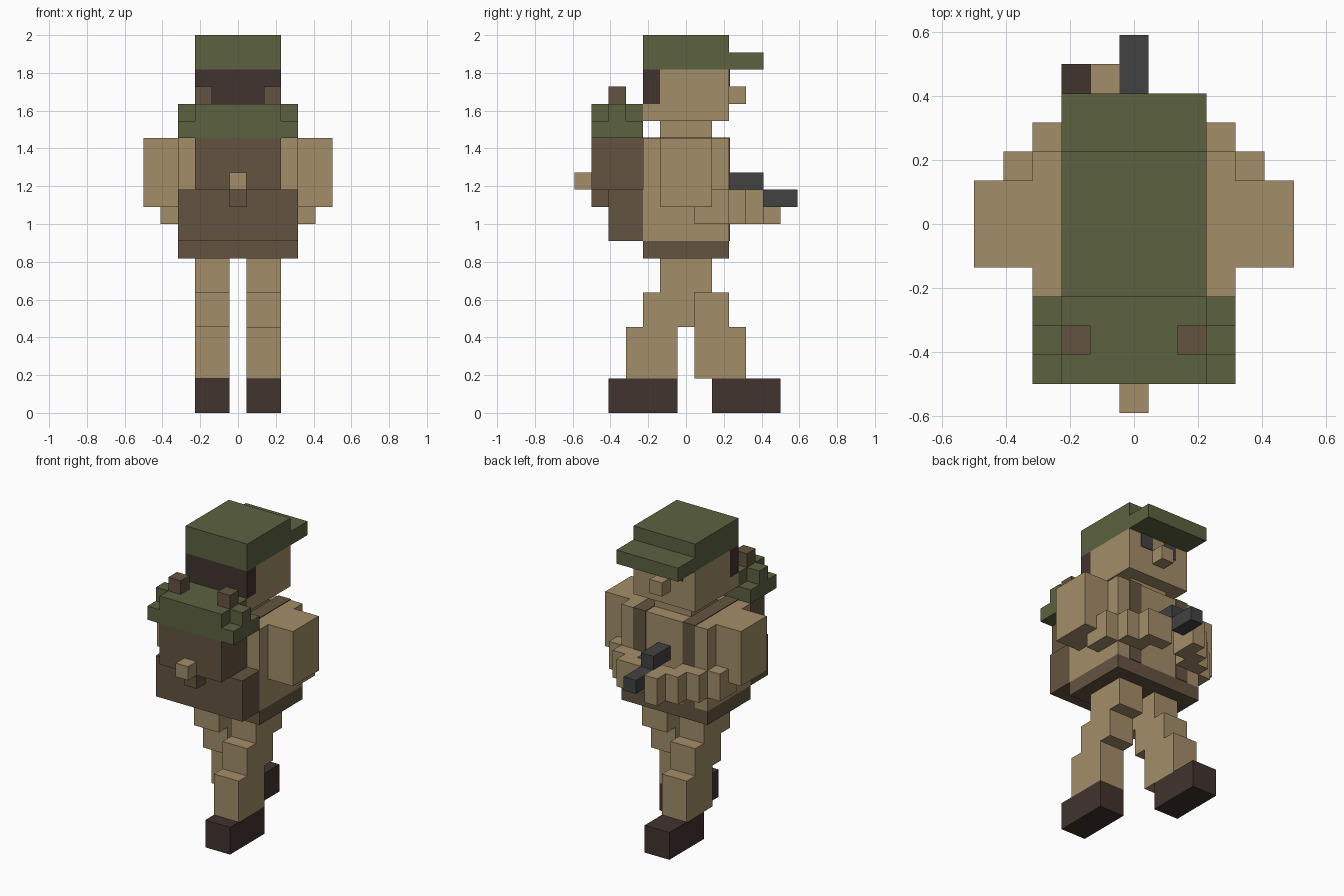
import bpy, bmesh
from mathutils import Vector

cube = bpy.data.objects.get("Cube")
if cube:
    bpy.data.objects.remove(cube, do_unlink=True)

U = 1 / 11  # one block: the figure is 22 blocks tall


def linear(c):
    c /= 255
    return c / 12.92 if c <= 0.04045 else ((c + 0.055) / 1.055) ** 2.4


def material(name, r, g, b):
    m = bpy.data.materials.new(name)
    col = (linear(r), linear(g), linear(b), 1)
    m.diffuse_color = col
    m.use_nodes = True
    bsdf = next(n for n in m.node_tree.nodes if n.type == 'BSDF_PRINCIPLED')
    bsdf.inputs["Base Color"].default_value = col
    bsdf.inputs["Roughness"].default_value = 0.9
    return m


TAN = material("tan", 163, 141, 104)
GREEN = material("olive_green", 92, 98, 64)
BROWN = material("brown", 100, 84, 64)
DARK = material("dark_brown", 65, 51, 45)
GREY = material("gun_grey", 66, 66, 67)


def part(name, mat, *boxes):
    """One object from boxes (x0, x1, y0, y1, z0, z1) measured in blocks."""
    bm = bmesh.new()
    for x0, x1, y0, y1, z0, z1 in boxes:
        size = Vector((x1 - x0, y1 - y0, z1 - z0)) * U
        mid = Vector((x0 + x1, y0 + y1, z0 + z1)) * U / 2
        vs = bmesh.ops.create_cube(bm, size=1)["verts"]
        bmesh.ops.scale(bm, vec=size, verts=vs)
        bmesh.ops.translate(bm, vec=mid, verts=vs)
    me = bpy.data.meshes.new(name)
    bm.to_mesh(me)
    bm.free()
    me.materials.append(mat)
    ob = bpy.data.objects.new(name, me)
    bpy.context.collection.objects.link(ob)
    return ob


def pair(name, mat, *boxes):
    """The same part on both sides; boxes are given for +x."""
    part("left_" + name, mat, *boxes)
    part("right_" + name, mat, *[(-b[1], -b[0], *b[2:]) for b in boxes])


# Legs in mid stride: left one trails, right one leads
for side, x0, x1, d in (("left", 0.5, 2.5, -1), ("right", -2.5, -0.5, 1)):
    def span(a, b):
        return (a, b) if d > 0 else (-b, -a)
    part(side + "_leg", TAN,
         (x0, x1, -1.5, 1.5, 7, 9),
         (x0, x1, *span(-0.5, 2.5), 5, 7),
         (x0, x1, *span(0.5, 3.5), 2, 5))
    foot = (1.5, 5.5) if d > 0 else (-4.5, -0.5)
    part(side + "_boot", DARK, (x0, x1, *foot, 0, 2))

# Body
part("belt", BROWN, (-3.5, 3.5, -2.5, 2.5, 9, 10))
part("torso", TAN, (-3.5, 3.5, -2.5, 2.5, 10, 16))
part("neck", TAN, (-1.5, 1.5, -1.5, 1.5, 16, 17))
pair("strap", BROWN,
     (1.5, 2.5, 2.5, 2.55, 10, 16.05),
     (1.5, 2.5, -2.5, 2.5, 16, 16.05))

# Arms, with forearms stepping in towards the middle
pair("upper_arm", TAN, (3.5, 5.5, -1.5, 1.5, 12, 16))
pair("forearm", TAN,
     (3.5, 4.5, 0.5, 2.5, 11, 13),
     (2.5, 3.5, 1.5, 3.5, 11, 13),
     (1.5, 2.5, 2.5, 4.5, 11, 13))
part("left_hand", TAN, (0.5, 1.5, 3.5, 4.5, 11, 13))
part("right_hand", TAN, (-1.5, -0.5, 3.5, 5.5, 11, 13))
part("gun", GREY,
     (-0.5, 0.5, 2.5, 4.5, 13, 14),
     (-0.5, 0.5, 4.5, 6.5, 12, 13))

# Head
part("head", TAN,
     (-2.5, 2.5, -1.5, 2.5, 17, 20),
     (-2.5, 2.5, -2.5, -1.5, 17, 18))
part("hair", DARK, (-2.5, 2.5, -2.5, -1.5, 18, 20))
part("nose", TAN, (-0.5, 0.5, 2.5, 3.5, 18, 19))
pair("eye", GREY, (0.5, 1.5, 2.5, 2.55, 19, 20))
part("cap", GREEN, (-2.5, 2.5, -2.5, 2.5, 20, 22))
part("cap_brim", GREEN, (-2.5, 2.5, 2.5, 4.5, 20, 21))

# Backpack
part("pack_upper", BROWN, (-2.5, 2.5, -5.5, -2.5, 13, 16))
part("pack_lower", BROWN, (-3.5, 3.5, -4.5, -2.5, 10, 13))
part("pack_latch", BROWN, (-0.5, 0.5, -5.5, -4.5, 12, 13))
part("pack_tag", TAN, (-0.5, 0.5, -6.5, -5.5, 13, 14))
part("bedroll", GREEN, (-2.5, 2.5, -5.5, -2.5, 16, 18))
pair("bedroll_end", GREEN,
     (2.5, 3.5, -5.5, -2.5, 16, 17),
     (2.5, 3.5, -4.5, -3.5, 17, 18))
pair("bedroll_buckle", BROWN, (1.5, 2.5, -4.5, -3.5, 18, 19))
